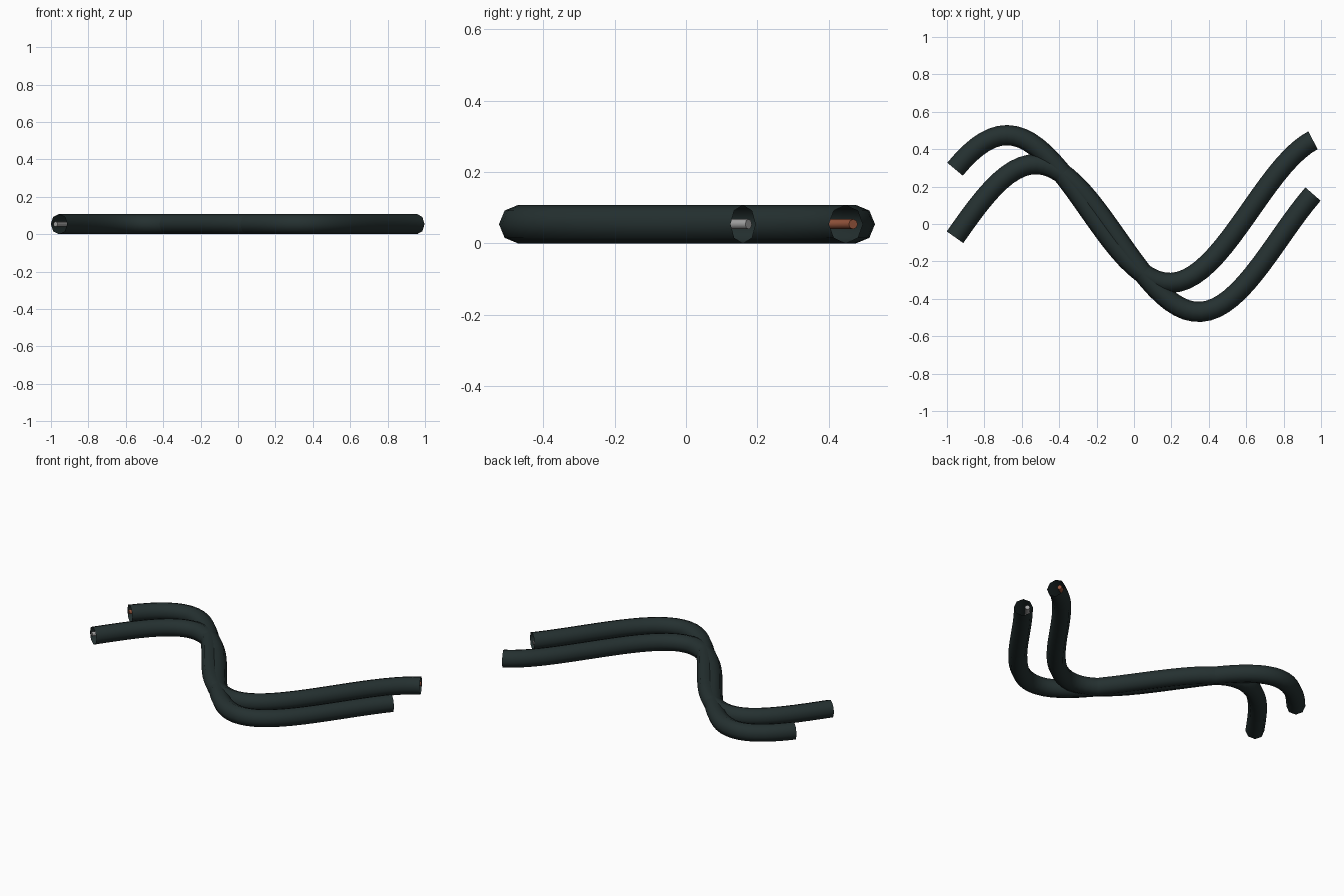
import bpy, bmesh, math
from mathutils import Vector

if "Cube" in bpy.data.objects:
    bpy.data.objects.remove(bpy.data.objects["Cube"])

AMP, FREQ = 0.395, 3.61      # shared wave of both cables
X_END, RADIUS, SIDES, STEPS = 0.957, 0.054, 8, 48


def material(name, rgb):
    m = bpy.data.materials.new(name)
    m.diffuse_color = (*rgb, 1)
    m.use_nodes = True
    m.node_tree.nodes["Principled BSDF"].inputs["Base Color"].default_value = m.diffuse_color
    return m


def wave_tube(name, start_x, mid_y, radius, side_shift, mat, capped):
    """Sweep a ring along the wave, shifted sideways by side_shift."""
    bm = bmesh.new()
    rings = []
    for i in range(STEPS + 1):
        x = -X_END + 2 * X_END * i / STEPS
        phase = FREQ * (x - start_x)
        tangent = Vector((1, AMP * FREQ * math.cos(phase), 0)).normalized()
        side = Vector((-tangent.y, tangent.x, 0))
        centre = Vector((x, mid_y + AMP * math.sin(phase), RADIUS)) + side * side_shift
        ring = []
        for k in range(SIDES):
            a = 2 * math.pi * k / SIDES
            ring.append(bm.verts.new(centre + side * (radius * math.cos(a))
                                     + Vector((0, 0, radius * math.sin(a)))))
        rings.append(ring)
    for r0, r1 in zip(rings, rings[1:]):
        for k in range(SIDES):
            n = (k + 1) % SIDES
            bm.faces.new((r0[k], r0[n], r1[n], r1[k]))
    if capped:
        bm.faces.new(rings[0])
        bm.faces.new(rings[-1])
    bmesh.ops.recalc_face_normals(bm, faces=bm.faces)
    # an open sheath must face away from its own axis
    if not capped:
        f = next(iter(bm.faces))
        bm.normal_update()
        axis = sum((v.co for v in rings[0] + rings[1]), Vector()) / (2 * SIDES)
        bm.faces.ensure_lookup_table()
        f = bm.faces[0]
        if f.normal.dot(f.calc_center_median() - axis) < 0:
            bmesh.ops.reverse_faces(bm, faces=bm.faces)
    for f in bm.faces:
        f.smooth = len(f.verts) == 4
    me = bpy.data.meshes.new(name)
    bm.to_mesh(me)
    bm.free()
    me.materials.append(mat)
    ob = bpy.data.objects.new(name, me)
    bpy.context.collection.objects.link(ob)
    return ob


rubber = material("dark_rubber", (0.018, 0.03, 0.03))
silver = material("silver_metal", (0.36, 0.36, 0.36))
copper = material("copper_metal", (0.30, 0.09, 0.045))

# two hollow cables, each with a metal core lying against one side
for label, start_x, mid_y, metal in (("front", -0.96, -0.075, silver),
                                     ("back", -1.115, 0.08, copper)):
    wave_tube(label + "_cable_sheath", start_x, mid_y, RADIUS, 0, rubber, False)
    wave_tube(label + "_cable_core", start_x, mid_y, 0.014, 0.023, metal, True)
